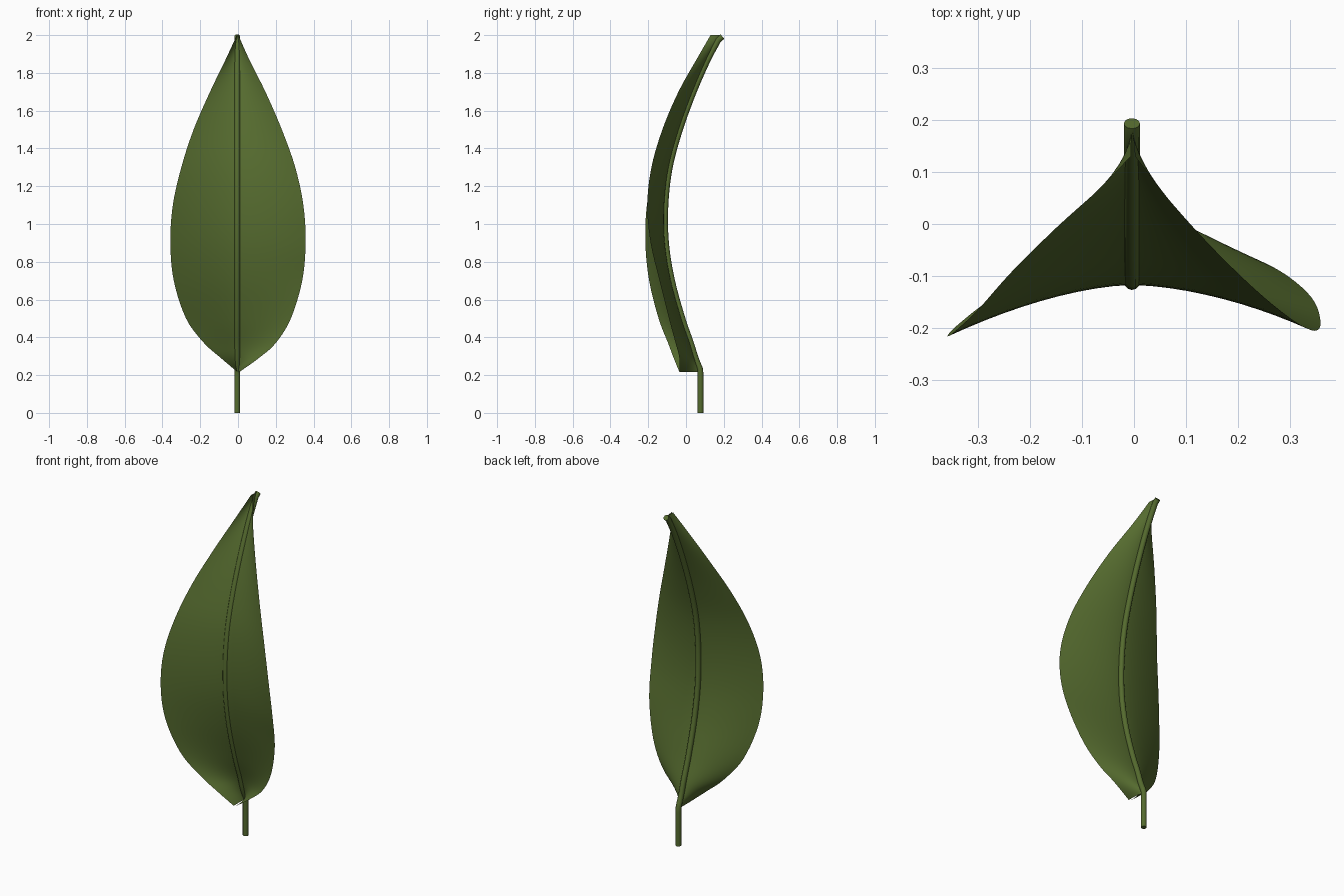
import bpy
import bmesh
import math
from mathutils import Vector

if "Cube" in bpy.data.objects:
    bpy.data.objects.remove(bpy.data.objects["Cube"], do_unlink=True)

# One flat colour for the whole leaf
olive = bpy.data.materials.new("olive green")
olive.use_nodes = True
colour = (0.091, 0.147, 0.028, 1)
olive.diffuse_color = colour
olive.node_tree.nodes["Principled BSDF"].inputs["Base Color"].default_value = colour

CENTRE_X = -0.004
RIB_RADIUS = 0.0155
STEPS = 5        # rows between two stations
COLUMNS = 10     # faces across half the blade
CURL = 1.65      # how the blade bends forward toward its margin

# Stations: height, midrib y, right width, right margin y, left width, left margin y
STATIONS = [
    (.217, .075, .004, -.035, .008, -.035),
    (.29, .045, .09, -.065, .11, -.035),
    (.37, .02, .18, -.095, .2, -.055),
    (.5, -.025, .275, -.145, .28, -.09),
    (.7, -.08, .34, -.195, .34, -.14),
    (.9, -.112, .358, -.215, .358, -.187),
    (1.1, -.115, .345, -.207, .346, -.205),
    (1.3, -.092, .3, -.165, .303, -.183),
    (1.5, -.038, .235, -.092, .232, -.125),
    (1.7, .035, .148, -.006, .145, -.04),
    (1.87, .11, .066, .068, .06, .055),
    (2, .18, .006, .13, .002, .13),
]


def smooth_rows(rows, steps):
    """Fill in rows between the stations with a Catmull-Rom spline."""
    points = [Vector(row) for row in rows]
    padded = [2 * points[0] - points[1], *points, 2 * points[-1] - points[-2]]
    result = []
    for a, b, c, d in zip(padded, padded[1:], padded[2:], padded[3:]):
        for i in range(steps):
            t = i / steps
            result.append(b + (c - a) * t / 2
                          + (2 * a - 5 * b + 4 * c - d) * t ** 2 / 2
                          + (3 * b - a - 3 * c + d) * t ** 3 / 2)
    return result + [points[-1]]


def finish(name, bm):
    """Turn a bmesh into a smooth, coloured object."""
    mesh = bpy.data.meshes.new(name)
    bm.to_mesh(mesh)
    bm.free()
    mesh.materials.append(olive)
    obj = bpy.data.objects.new(name, mesh)
    bpy.context.collection.objects.link(obj)
    bpy.ops.object.select_all(action="DESELECT")
    obj.select_set(True)
    bpy.context.view_layer.objects.active = obj
    bpy.ops.object.shade_smooth_by_angle(angle=math.radians(45))
    return obj


def build_blade(rows):
    """Thin sheet folded forward along the midrib."""
    bm = bmesh.new()
    grid = []
    for z, mid_y, right_w, right_y, left_w, left_y in rows:
        line = []
        for i in range(-COLUMNS, COLUMNS + 1):
            u = i / COLUMNS
            width, margin_y = (right_w, right_y) if u < 0 else (left_w, left_y)
            y = mid_y + (margin_y - mid_y) * abs(u) ** CURL
            line.append(bm.verts.new((CENTRE_X * (1 - abs(u)) + u * width, y, z)))
        grid.append(line)
    for low, high in zip(grid, grid[1:]):
        for i in range(2 * COLUMNS):
            bm.faces.new((low[i], low[i + 1], high[i + 1], high[i]))
    return finish("leaf_blade", bm)


def build_tube(name, path, radius, sides=12):
    """Round tube with capped ends along a path in the y-z plane."""
    bm = bmesh.new()
    rings = []
    for i, point in enumerate(path):
        ahead = path[min(i + 1, len(path) - 1)]
        behind = path[max(i - 1, 0)]
        along = (ahead - behind).normalized()
        side = Vector((1, 0, 0))
        across = along.cross(side)
        ring = []
        for k in range(sides):
            angle = math.tau * k / sides
            offset = side * math.cos(angle) + across * math.sin(angle)
            ring.append(bm.verts.new(point + offset * radius))
        rings.append(ring)
    for low, high in zip(rings, rings[1:]):
        for k in range(sides):
            n = (k + 1) % sides
            bm.faces.new((low[k], low[n], high[n], high[k]))
    bm.faces.new(rings[0][::-1])
    bm.faces.new(rings[-1])
    bmesh.ops.recalc_face_normals(bm, faces=bm.faces)
    return finish(name, bm)


rows = smooth_rows(STATIONS, STEPS)
build_blade(rows)

# Stem and midrib form one tube, lying just behind the blade
path = [Vector((CENTRE_X, .077, z)) for z in (0, .1, .2)]
path += [Vector((CENTRE_X, row[1] + .006, row[0])) for row in rows[1:-1]]
path.append(Vector((CENTRE_X, .193, 1.992)))
build_tube("stem_and_midrib", path, RIB_RADIUS)
